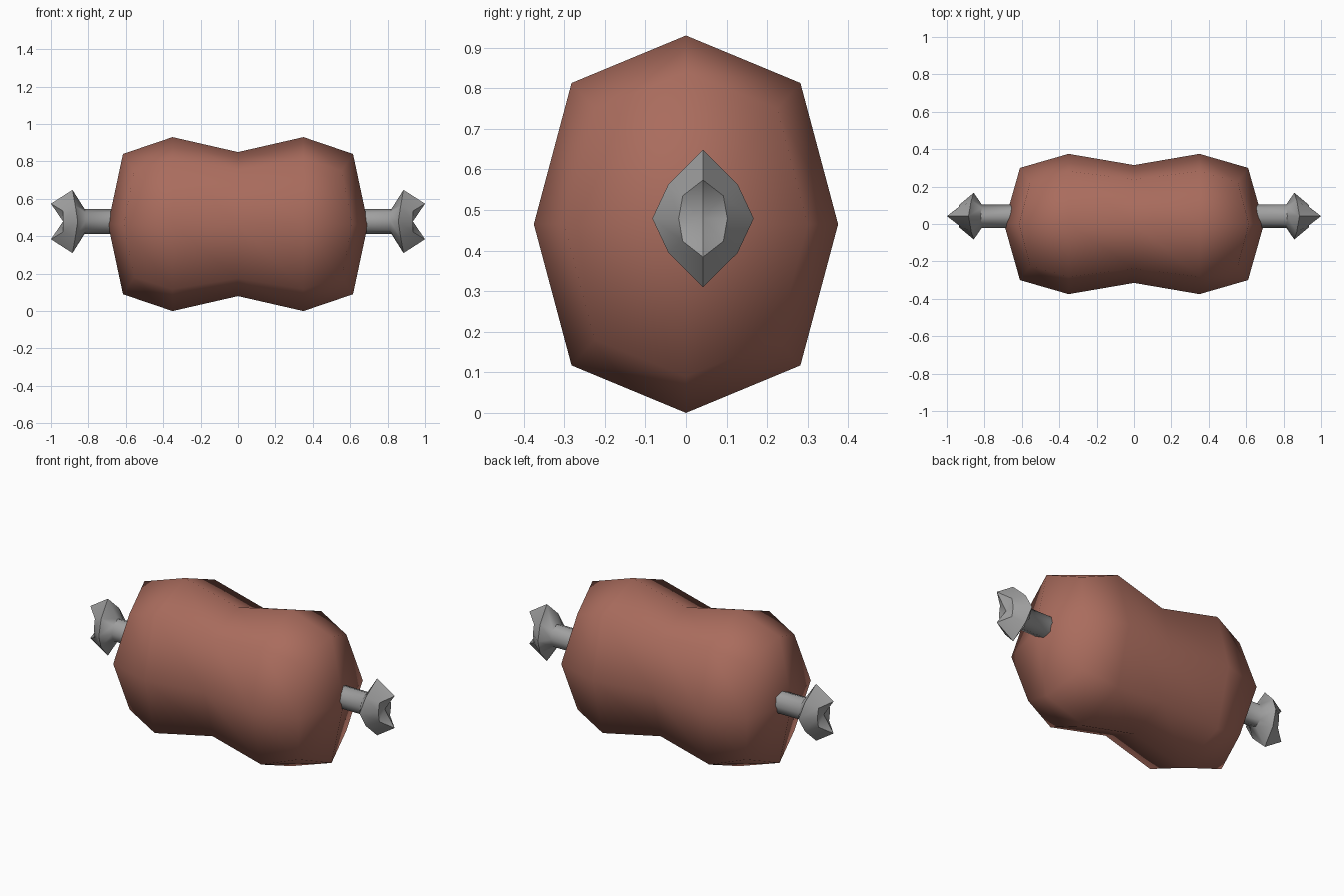
import bpy, bmesh, math

if "Cube" in bpy.data.objects:
    bpy.data.objects.remove(bpy.data.objects["Cube"])


def material(name, rgb):
    m = bpy.data.materials.new(name)
    m.diffuse_color = (*rgb, 1)
    m.use_nodes = True
    m.node_tree.nodes["Principled BSDF"].inputs["Base Color"].default_value = m.diffuse_color
    return m


brown = material("reddish brown", (0.40, 0.15, 0.11))
grey = material("metal grey", (0.35, 0.35, 0.35))


def loft(name, rings, start, end, centre, mat, angle):
    """Skin eight-sided rings along x. Each ring holds its quarter: the
    (x, half size) at the side, the (x, y, z) diagonal, the (x, half size) at the top."""
    bm = bmesh.new()
    cy, cz = centre
    loops = []
    for (sx, sy), (dx, dy, dz), (tx, tz) in rings:
        pts = [(sx, sy, 0), (dx, dy, dz), (tx, 0, tz), (dx, -dy, dz),
               (sx, -sy, 0), (dx, -dy, -dz), (tx, 0, -tz), (dx, dy, -dz)]
        loops.append([bm.verts.new((x, y + cy, z + cz)) for x, y, z in pts])
    for a, b in zip(loops, loops[1:]):
        for i in range(8):
            j = (i + 1) % 8
            bm.faces.new((a[i], a[j], b[j], b[i]))
    for loop, x in ((loops[0], start), (loops[-1], end)):
        tip = bm.verts.new((x, cy, cz))
        for i in range(8):
            bm.faces.new((loop[i], loop[(i + 1) % 8], tip))
    bmesh.ops.recalc_face_normals(bm, faces=bm.faces)
    me = bpy.data.meshes.new(name)
    bm.to_mesh(me)
    bm.free()
    me.materials.append(mat)
    ob = bpy.data.objects.new(name, me)
    bpy.context.collection.objects.link(ob)
    bpy.ops.object.select_all(action='DESELECT')
    ob.select_set(True)
    bpy.context.view_layer.objects.active = ob
    bpy.ops.object.shade_smooth_by_angle(angle=math.radians(angle))
    return ob


# Waisted body with pointed end caps
half = [((0.61, 0.30), (0.555, 0.225, 0.285), (0.615, 0.375)),
        ((0.35, 0.375), (0.35, 0.282, 0.348), (0.35, 0.465))]
waist = [((0, 0.315), (0, 0.238, 0.29), (0, 0.385))]
flip = [((-s[0], s[1]), (-d[0], d[1], d[2]), (-t[0], t[1])) for s, d, t in half]
loft("body", flip + waist + half[::-1], -0.695, 0.695, (0, 0.465), brown, 85)

# Rod with a forked knob on each end
knob = [((0.60, 0.063), (0.60, 0.045, 0.047), (0.60, 0.066)),
        ((0.815, 0.063), (0.815, 0.045, 0.047), (0.82, 0.066)),
        ((0.857, 0.125), (0.87, 0.085, 0.085), (0.885, 0.169)),
        ((0.935, 0.060), (0.935, 0.050, 0.056), (1.0, 0.095))]
for side, label in ((1, "right"), (-1, "left")):
    rings = [((side * s[0], s[1]), (side * d[0], d[1], d[2]), (side * t[0], t[1]))
             for s, d, t in knob]
    loft(label + "_knob", rings, side * 0.60, side * 0.935, (0.042, 0.479), grey, 50)
